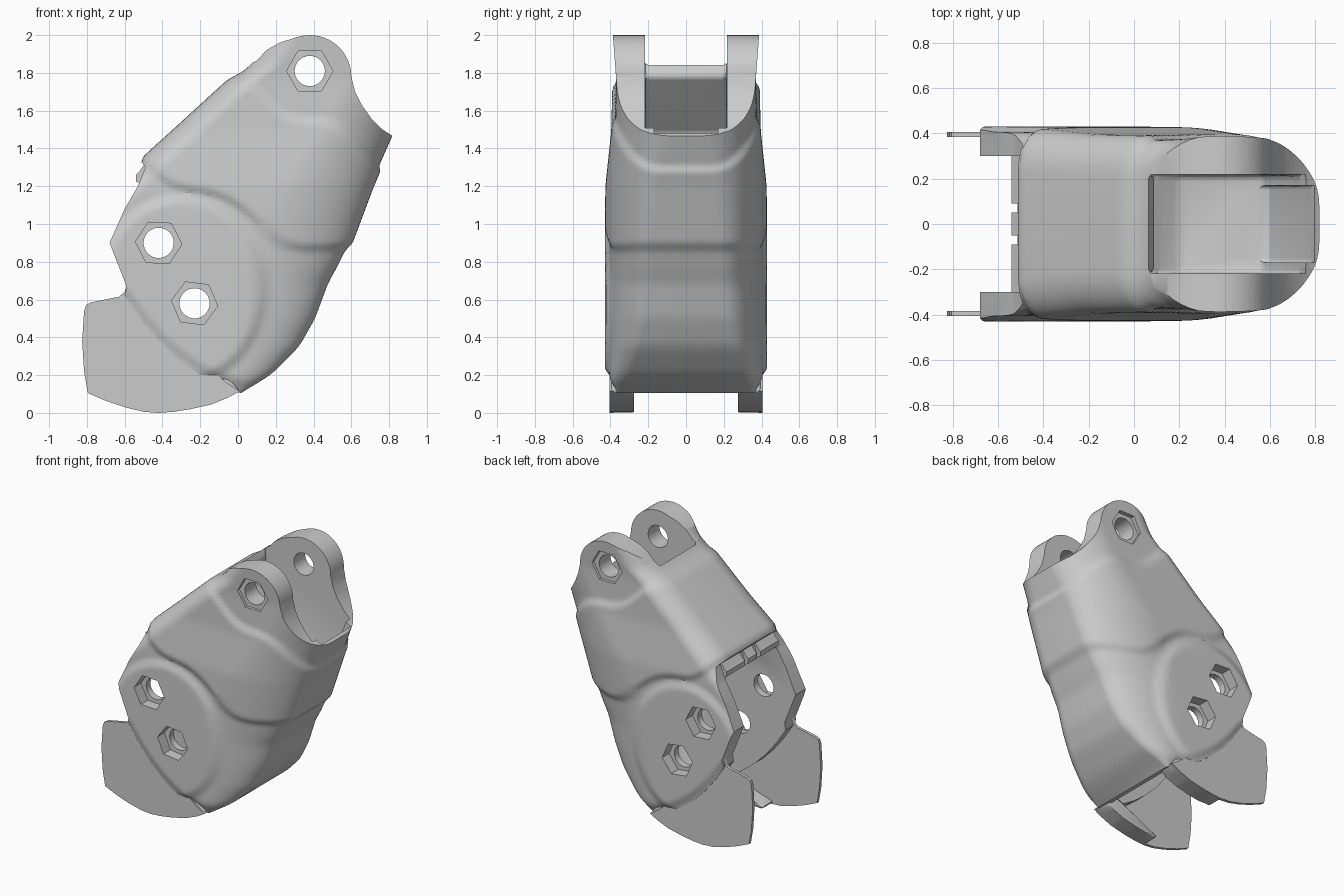
import bpy, bmesh, math

if "Cube" in bpy.data.objects:
    bpy.data.objects.remove(bpy.data.objects["Cube"])

# ---------- helpers ----------
def lerp_table(rows, v):
    """Interpolate rows keyed on their first column."""
    if v <= rows[0][0]:
        return rows[0][1:]
    for a, b in zip(rows, rows[1:]):
        if v <= b[0]:
            t = (v - a[0]) / (b[0] - a[0])
            return [p + (q - p) * t for p, q in zip(a[1:], b[1:])]
    return rows[-1][1:]

def soft_table(rows, v, w):
    """Table lookup averaged over a window, to round the corners."""
    samples = [lerp_table(rows, v + w * k) for k in (-1, -.5, 0, .5, 1)]
    return [sum(c) / 5 for c in zip(*samples)]

def smooth(t):
    t = max(0.0, min(1.0, t))
    return t * t * (3 - 2 * t)

def new_object(name, bm):
    bmesh.ops.recalc_face_normals(bm, faces=bm.faces)
    me = bpy.data.meshes.new(name)
    bm.to_mesh(me)
    bm.free()
    ob = bpy.data.objects.new(name, me)
    bpy.context.collection.objects.link(ob)
    return ob

def prism(name, pts, y0, y1, bevel=0):
    """Extrude an (x, z) outline from y0 to y1."""
    bm = bmesh.new()
    a = [bm.verts.new((x, y0, z)) for x, z in pts]
    b = [bm.verts.new((x, y1, z)) for x, z in pts]
    bm.faces.new(a)
    bm.faces.new(b[::-1])
    for i in range(len(pts)):
        j = (i + 1) % len(pts)
        bm.faces.new((a[i], b[i], b[j], a[j]))
    if bevel:
        bmesh.ops.bevel(bm, geom=list(bm.edges), offset=bevel, segments=3,
                        profile=0.5, affect='EDGES', clamp_overlap=True)
    return new_object(name, bm)

def ring(cx, cz, r, n, rot=0):
    return [(cx + r * math.cos(rot + 2 * math.pi * i / n),
             cz + r * math.sin(rot + 2 * math.pi * i / n)) for i in range(n)]

def boolean(ob, cutter, op):
    m = ob.modifiers.new("cut", 'BOOLEAN')
    m.operation, m.object, m.solver = op, cutter, 'EXACT'
    bpy.context.view_layer.objects.active = ob
    bpy.ops.object.modifier_apply(modifier=m.name)
    bpy.data.objects.remove(cutter)

# ---------- outer shell: stacked rounded sections ----------
# z, x left, x right, half width, right corner rx, right corner ry
SECTIONS = [
    (0.06, -1.0, -0.03, 0.405, 0.06, 0.05), (0.11, -1.0, 0.045, 0.412, 0.08, 0.06),
    (0.20, -1.0, 0.195, 0.43, 0.24, 0.13), (0.35, -1.0, 0.345, 0.43, 0.38, 0.19),
    (0.50, -1.0, 0.43, 0.43, 0.45, 0.22), (0.69, -1.0, 0.50, 0.43, 0.51, 0.24),
    (0.75, -1.0, 0.535, 0.43, 0.53, 0.24), (0.88, -1.0, 0.60, 0.43, 0.55, 0.25),
    (1.20, -0.66, 0.72, 0.427, 0.52, 0.28), (1.36, -0.50, 0.79, 0.41, 0.47, 0.30),
    (1.50, -0.345, 0.852, 0.395, 0.42, 0.32), (1.77, -0.05, 0.955, 0.39, 0.38, 0.33),
    (1.84, 0.05, 0.98, 0.395, 0.38, 0.33), (2.05, 0.18, 1.06, 0.411, 0.38, 0.33)]
LOWER_SEAM = [(-.55, 1.38), (-.48, 1.31), (-.35, 1.2), (-.1, 1.16), (.05, 1.07), (.2, .91), (.32, .87), (.65, .88)]
UPPER_SEAM = [(-.08, 1.8), (.05, 1.76), (.2, 1.6), (.3, 1.55), (.5, 1.54), (.6, 1.48), (.8, 1.24)]
BOTTOM = [(-.6, .62), (-.52, .50), (-.44, .4), (-.35, .31), (-.25, .23), (-.15, .17), (-.06, .13), (.03, .1)]

def inset(x, z, ny):
    low = smooth((soft_table(LOWER_SEAM, x, .06)[0] - z) / 0.06 + .5)
    disc = math.hypot((x + .3) / .43, (z - .65) / .48)      # flat bolt plate
    d = .022 * low * smooth((disc - .93) / .16)
    d += .02 * smooth((z - soft_table(UPPER_SEAM, x, .06)[0]) / 0.06 + .5)  # lug collar
    s = .75 * (z - soft_table(BOTTOM, x, .04)[0])            # lower plate bevel
    return d + .02 * abs(ny) * (1 - smooth(s / .06))

def section(z):
    xl, xr, hw, rx, ry = soft_table(SECTIONS, z, .03)
    lx, ly, out = .18, .18, []
    def corner(cx, cy, ax, ay, a0, n):
        for i in range(n + 1):
            a = math.radians(a0 + 90 * i / n)
            out.append((cx + ax * math.cos(a), cy + ay * math.sin(a), math.cos(a), math.sin(a)))
    def side(x0, x1, sy, n=40):
        for i in range(1, n):
            out.append((x0 + (x1 - x0) * i / n, sy * hw, 0, sy))
    corner(xr - rx, -hw + ry, rx, ry, -90, 20)
    corner(xr - rx, hw - ry, rx, ry, 0, 20)
    side(xr - rx, xl + lx, 1)
    corner(xl + lx, hw - ly, lx, ly, 90, 8)
    corner(xl + lx, -hw + ly, lx, ly, 180, 8)
    side(xl + lx, xr - rx, -1)
    pts = []
    for x, y, nx, ny in out:
        d = inset(x, z, ny)
        pts.append((x - nx * d, y - ny * d, z))
    return pts

bm = bmesh.new()
N = 110
rows = [[bm.verts.new(p) for p in section(.06 + 1.99 * i / N)] for i in range(N + 1)]
for a, b in zip(rows, rows[1:]):
    for i in range(len(a)):
        j = (i + 1) % len(a)
        bm.faces.new((a[i], a[j], b[j], b[i]))
bm.faces.new(rows[0][::-1])
bm.faces.new(rows[-1])
shell = new_object("segment_shell", bm)

# side silhouette with the rounded lugs
lug = [(.38 + .22 * math.cos(math.radians(a)), 1.78 + .22 * math.sin(math.radians(a)))
       for a in range(0, 106, 7)]
outline = [(.08, .08), (.95, .08), (.95, 1.45), (.82, 1.465), (.765, 1.5), (.705, 1.56),
           (.655, 1.63), (.62, 1.7)] + lug + [
           (.22, 1.96), (.15, 1.92), (.1, 1.865), (.05, 1.84), (-.1, 1.84), (-.54, 1.45), (-.52, 1.34),
           (-.49, 1.3), (-.53, 1.2), (-.6, 1.08), (-.68, .9), (-.59, .67)] + BOTTOM
boolean(shell, prism("outline_cutter", outline, -.6, .6), 'INTERSECT')

# channel between the lugs, running down inside the sleeve
channel = [(.05, 2.2), (.05, 1.86), (.1, 1.78), (-.25, 1.48), (-.2, 1.3), (.1, 1.05), (.2, .98),
           (.57, .98), (.735, 1.45), (1.03, 2.2)]
boolean(shell, prism("channel_cutter", channel, -.218, .218, .03), 'DIFFERENCE')
front_slot = [(.45, .98), (.6, .98), (.785, 1.45), (1.08, 2.2), (.45, 2.2)]
boolean(shell, prism("front_slot_cutter", front_slot, -.17, .17, .02), 'DIFFERENCE')

# lower cavity, open to the back and bottom
cavity = [(-1.2, -.3), (-1.2, 1.24), (-.5, 1.24), (-.3, 1.2), (0, .98), (.2, .86), (.35, .76),
          (.34, .62), (.29, .48), (.21, .34), (.1, .22), (-.06, .1), (-.3, -.3)]
boolean(shell, prism("cavity_cutter", cavity, -.3, .3, .05), 'DIFFERENCE')

# bolt holes with hexagonal pockets on both sides
for x, z, rot in ((.38, 1.81, 0), (-.42, .9, -.05), (-.23, .58, -.12)):
    boolean(shell, prism("hole_cutter", ring(x, z, .08, 32), -.6, .6), 'DIFFERENCE')
    for s in (-1, 1):
        boolean(shell, prism("hex_cutter", ring(x, z, .123, 6, rot), s * .35, s * .6), 'DIFFERENCE')

# ---------- fins under the side plates ----------
edge = [(.01, .115), (-.05, .082), (-.14, .045), (-.25, .02), (-.34, .006), (-.42, .0),
        (-.5, .006), (-.6, .03), (-.7, .064)]
fin = edge + [(-.795, .105), (-.815, .22), (-.825, .38), (-.815, .54), (-.805, .57), (-.78, .585),
              (-.63, .615), (-.6, .64), (-.59, .67), (-.5, .62), (-.2, .28), (-.06, .16)]
flange = edge[:6] + [(-.44, .02), (-.28, .07), (-.06, .2)]
parts = [shell]
for s, side_name in ((-1, "front"), (1, "back")):
    parts.append(prism(side_name + "_fin", fin, s * .383, s * .405))
    parts.append(prism(side_name + "_fin_flange", flange, s * .275, s * .395, .015))

# ---------- notched lip under the sleeve's back edge ----------
lip = [(-.47, 1.34), (-.5, 1.31), (-.52, 1.28), (-.54, 1.26), (-.54, 1.225),
       (-.51, 1.21), (-.44, 1.22), (-.4, 1.3)]
for name, y0, y1 in (("front_lip", -.302, -.09), ("back_lip", .09, .302), ("middle_lip", -.05, .05)):
    parts.append(prism("sleeve_" + name, lip, y0, y1))

for ob in parts:
    bpy.ops.object.select_all(action='DESELECT')
    ob.select_set(True)
    bpy.context.view_layer.objects.active = ob
    bpy.ops.object.shade_smooth_by_angle(angle=math.radians(35))
